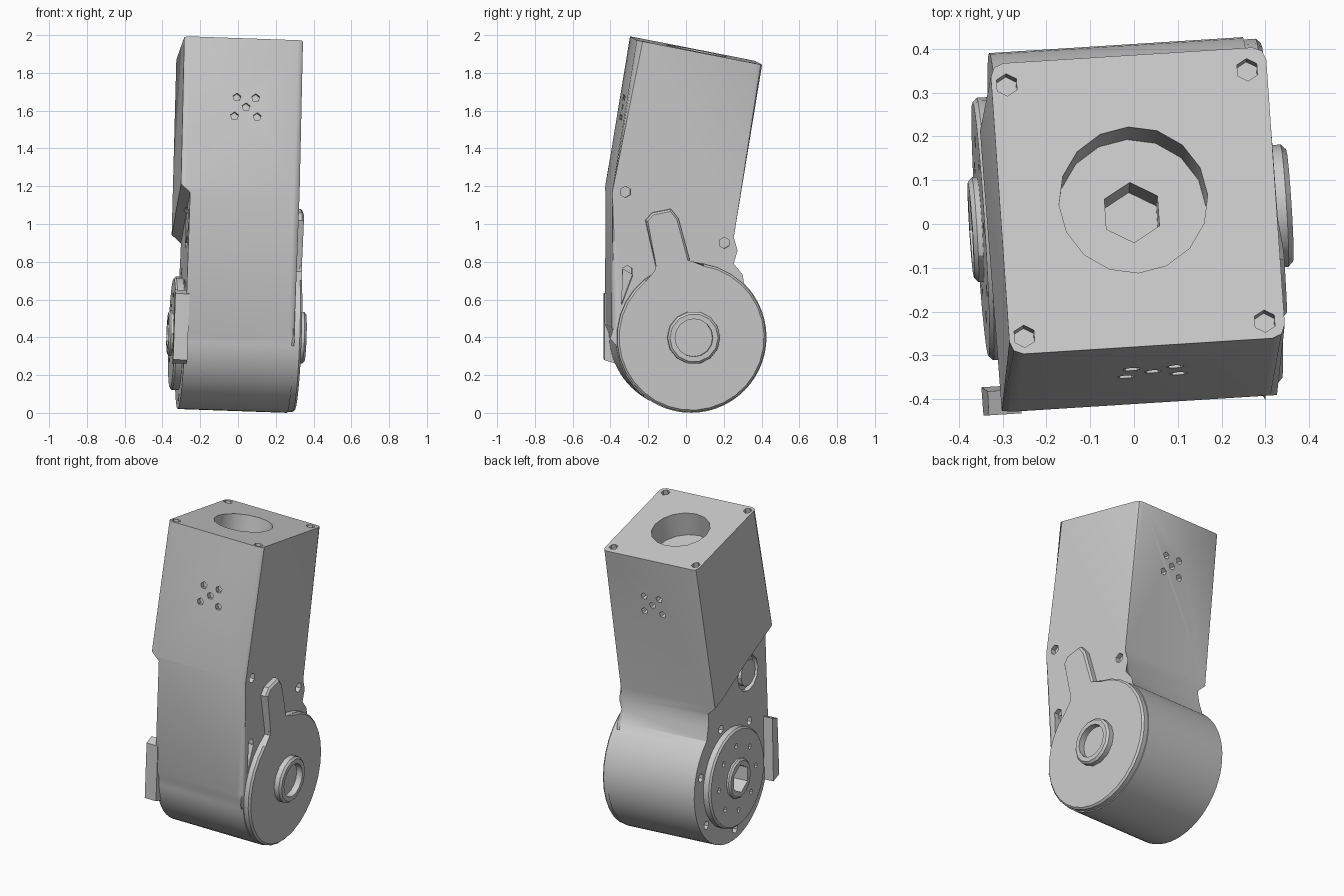
import bpy, bmesh
from math import sin, cos, pi, radians
from mathutils import Vector, Matrix

if "Cube" in bpy.data.objects:
    bpy.data.objects.remove(bpy.data.objects["Cube"], do_unlink=True)

grey = bpy.data.materials.new("casing_grey")
grey.use_nodes = True
colour = (0.6, 0.6, 0.6, 1)
grey.diffuse_color = colour
grey.node_tree.nodes["Principled BSDF"].inputs["Base Color"].default_value = colour

parts = []


def arc(r, a0, a1, n, cy=0.01, cz=0.41):
    """Points on an arc in the side plane, angles in degrees."""
    step = radians(a1 - a0) / n
    return [(cy + r * cos(radians(a0) + i * step), cz + r * sin(radians(a0) + i * step))
            for i in range(n + 1)]


def circle(r, n, cy=0.01, cz=0.41):
    return arc(r, 0, 360, n, cy, cz)[:-1]


def finish(name, bm, is_part):
    bmesh.ops.recalc_face_normals(bm, faces=bm.faces)
    mesh = bpy.data.meshes.new(name)
    bm.to_mesh(mesh)
    bm.free()
    obj = bpy.data.objects.new(name, mesh)
    bpy.context.collection.objects.link(obj)
    obj.data.materials.append(grey)
    obj.hide_render = not is_part
    if is_part:
        parts.append(obj)
    return obj


def prism(name, outline, x0, x1, lift=0, bevel=0, keep_sharp=None, is_part=True):
    """Extrude a side outline along x, with optional edge chamfer."""
    bm = bmesh.new()
    a = [bm.verts.new((x0, y, z)) for y, z in outline]
    b = [bm.verts.new((x1, y, z + lift)) for y, z in outline]
    bm.faces.new(a)
    bm.faces.new(b)
    for i in range(len(a)):
        j = (i + 1) % len(a)
        bm.faces.new((a[i], a[j], b[j], b[i]))
    if bevel:
        rim = [e for e in bm.edges
               if abs(e.verts[0].co.x - e.verts[1].co.x) < 1e-5
               and (bevel > 0.02 or e.verts[0].co.x == b[0].co.x)
               and not (keep_sharp and all(v.co.z > keep_sharp for v in e.verts))]
        bmesh.ops.bevel(bm, geom=rim, offset=bevel, segments=2 if bevel > 0.02 else 1,
                        profile=0.5, affect='EDGES', clamp_overlap=True)
    return finish(name, bm, is_part)


def rod(centre, axis, r, depth, n):
    """Cutter cylinder centred on a surface point."""
    bm = bmesh.new()
    turn = Vector(axis).to_track_quat('Z', 'Y').to_matrix().to_4x4()
    bmesh.ops.create_cone(bm, cap_ends=True, segments=n, radius1=r, radius2=r,
                          depth=depth * 2, matrix=Matrix.Translation(centre) @ turn)
    return finish("cutter", bm, False)


def cut(obj, cutters):
    bpy.context.view_layer.objects.active = obj
    for c in cutters:
        mod = obj.modifiers.new("cut", 'BOOLEAN')
        mod.operation, mod.solver, mod.object = 'DIFFERENCE', 'EXACT', c
        bpy.ops.object.modifier_apply(modifier=mod.name)
        bpy.data.objects.remove(c, do_unlink=True)


LEFT, RIGHT = 0.295, -0.335
top_axis, front_axis, back_axis = (0, .19, .98), (0, -.987, .16), (0, .987, -.16)

# Main casing: leaning box flowing into a round drum
outline = [(-.41, .46), (-.41, 1.18), (-.28, 1.983), (.385, 1.853), (.235, .94),
           (.225, .87), (.235, .80)] + arc(.40, 52, -180, 36)
body = prism("casing", outline, RIGHT, LEFT, bevel=.03, keep_sharp=1.8)

# Recessed right flank with sloped upper edge
flank = [(-.6, 1.24), (-.42, 1.16), (-.1, 1.03), (.13, .92), (.6, .76), (.6, -.3), (-.6, -.3)]
cut(body, [prism("cutter", flank, -.285, -.5, lift=.2, is_part=False)])

# Top bore, stepped down to a hexagonal hole
top_mid = Vector((-.03, .055, 1.918))
cut(body, [rod(top_mid, top_axis, .17, .15, 16),
           rod(top_mid - Vector(top_axis) * .15, top_axis, .07, .12, 6)])

# Screw holes at the top corners
for x in (-.30, .25):
    for y in (-.24, .335):
        z = 1.983 - (y + .28) * .1955
        cut(body, [rod((x, y, z), top_axis, .026, .04, 6)])

# Small hole patterns on the front and back faces
for axis, y, z in ((front_axis, -.34, 1.62), (back_axis, .325, 1.55)):
    for dx, dz in ((0, 0), (-.06, -.05), (.06, -.05), (-.05, .05), (.05, .05)):
        cut(body, [rod((dx, y + dz * .16, z + dz), axis, .022, .03, 5)])

# Screw holes and relief slot on the left flank
for y, z in ((-.34, 1.18), (.185, .91), (-.33, .76)):
    cut(body, [rod((LEFT, y, z), (1, 0, 0), .03, .03, 6)])
cut(body, [prism("cutter", [(-.36, .58), (-.35, .77), (-.30, .74)], .25, .4, is_part=False)])

# Screw holes around the drum and cable port on the right flank
for angle in (20, 75, 130, 200, 265, 325):
    a = radians(angle)
    cut(body, [rod((-.285, .01 + .34 * cos(a), .41 + .34 * sin(a)), (1, 0, 0), .026, .04, 6)])
cut(body, [rod((-.285, -.21, .97), (1, 0, 0), .11, .03, 12)])
prism("port_plug", circle(.08, 12, -.21, .97), -.25, -.287)

# Output disc with hub and hexagonal socket
disc = prism("output_disc", circle(.30, 28), -.27, -.33, bevel=.01)
hub = prism("output_hub", circle(.12, 12), -.29, -.352, bevel=.01)
for obj in (body, disc, hub):
    cut(obj, [rod((-.33, .01, .41), (1, 0, 0), .085, .13, 6)])
for i in range(8):
    a = i * pi / 4
    cut(disc, [rod((-.33, .01 + .2 * cos(a), .41 + .2 * sin(a)), (1, 0, 0), .016, .03, 6)])

# Connector tab at the front right corner
prism("connector_tab", [(-.415, .27), (-.415, .62), (-.36, .64), (-.35, .25)], -.27, -.345)

# Left cover with lever arm and bearing ring
prism("cover", arc(.395, 92, -242, 30) + [(-.18, .79), (-.235, 1.03), (-.20, 1.07),
      (-.10, 1.09), (-.06, 1.04), (.0, .82)], .28, .335, bevel=.015)
ring = prism("bearing_ring", circle(.14, 14, .02), .32, .378, bevel=.012)
cut(ring, [rod((.40, .02, .41), (1, 0, 0), .10, .06, 16)])

# Slight overall lean and twist, then smooth shading
pivot = Matrix.Translation((0, 0, 1))
lean = pivot @ Matrix.Rotation(radians(3.6), 4, 'Z') @ Matrix.Rotation(radians(2), 4, 'Y') @ pivot.inverted()
for obj in parts:
    obj.data.transform(lean)
    bpy.ops.object.select_all(action='DESELECT')
    obj.select_set(True)
    bpy.context.view_layer.objects.active = obj
    bpy.ops.object.shade_smooth_by_angle(angle=radians(30))
